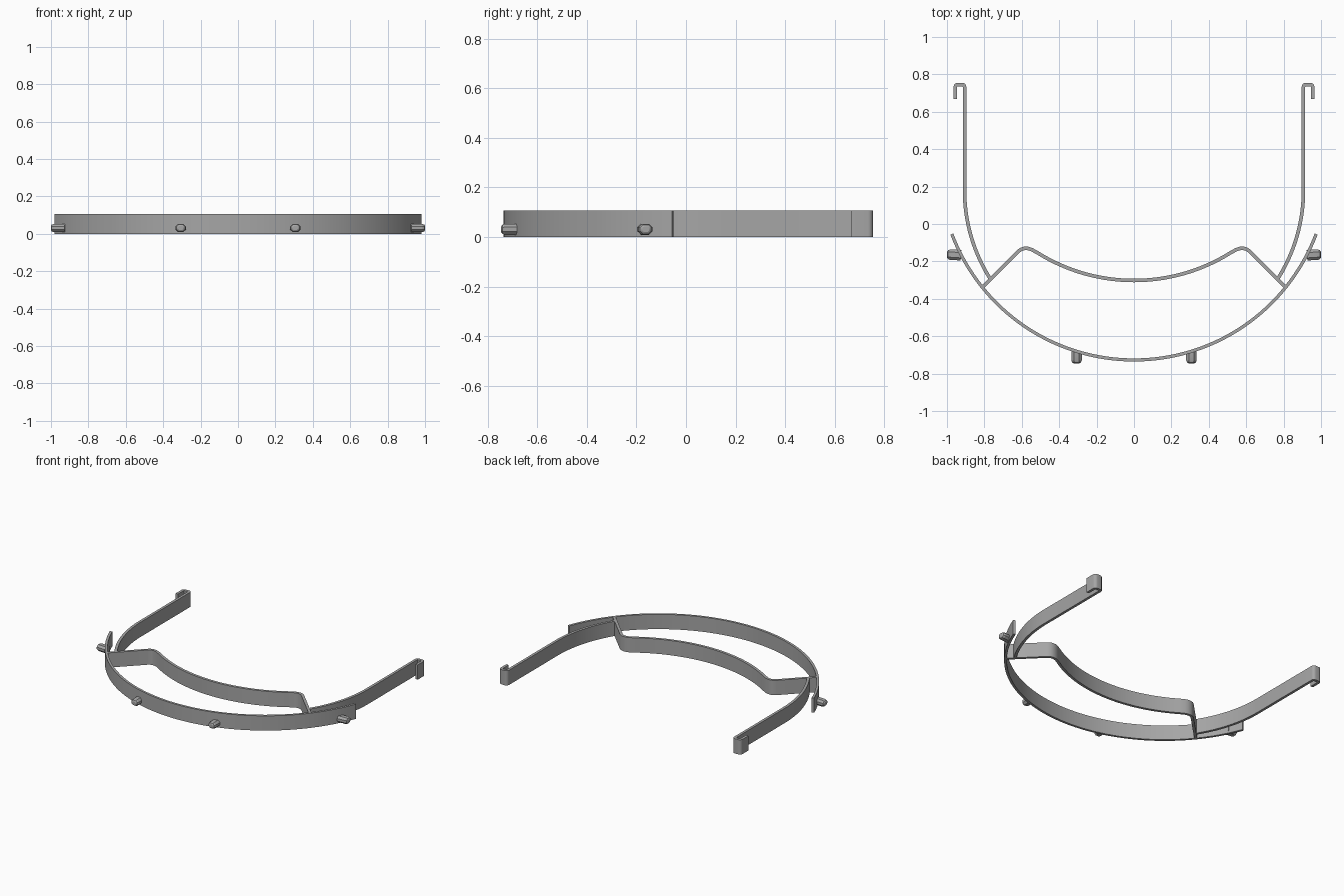
import bpy, bmesh, math
from mathutils import Vector

if "Cube" in bpy.data.objects:
    bpy.data.objects.remove(bpy.data.objects["Cube"])

HEIGHT = 0.106
grey = bpy.data.materials.new("grey plastic")
grey.diffuse_color = (0.38, 0.38, 0.38, 1)
grey.use_nodes = True
grey.node_tree.nodes["Principled BSDF"].inputs["Base Color"].default_value = grey.diffuse_color


def finish(name, bm, angle=30):
    bmesh.ops.recalc_face_normals(bm, faces=bm.faces)
    mesh = bpy.data.meshes.new(name)
    bm.to_mesh(mesh)
    bm.free()
    mesh.materials.append(grey)
    ob = bpy.data.objects.new(name, mesh)
    bpy.context.collection.objects.link(ob)
    bpy.ops.object.select_all(action='DESELECT')
    ob.select_set(True)
    bpy.context.view_layer.objects.active = ob
    bpy.ops.object.shade_smooth_by_angle(angle=math.radians(angle))
    return ob


def arc(cx, cy, r, a0, a1, n):
    steps = [math.radians(a0 + (a1 - a0) * i / n) for i in range(n + 1)]
    return [(cx + r * math.cos(a), cy + r * math.sin(a)) for a in steps]


def ribbon(name, path, thick):
    """Upright strip of constant thickness following a plan path."""
    pts = [Vector(p) for p in path]
    bm = bmesh.new()
    rings = []
    for i, p in enumerate(pts):
        d0 = (p - pts[i - 1]).normalized() if i else (pts[1] - p).normalized()
        d1 = (pts[i + 1] - p).normalized() if i < len(pts) - 1 else d0
        t = (d0 + d1).normalized()
        off = Vector((-t.y, t.x)) * (thick / 2 / max(t.dot(d0), 0.5))
        a, b = p + off, p - off
        rings.append([bm.verts.new((q.x, q.y, z)) for q, z in
                      ((a, 0), (b, 0), (b, HEIGHT), (a, HEIGHT))])
    for r, s in zip(rings, rings[1:]):
        for k in range(4):
            bm.faces.new((r[k], r[(k + 1) % 4], s[(k + 1) % 4], s[k]))
    bm.faces.new(rings[0])
    bm.faces.new(rings[-1])
    return finish(name, bm)


def peg(name, base, direction, length):
    """Octagonal peg with a chamfered tip."""
    d = Vector((*direction, 0)).normalized()
    side = Vector((-d.y, d.x, 0))
    outline = [(.028, .009), (.014, .0225), (-.014, .0225), (-.028, .009),
               (-.028, -.009), (-.014, -.0225), (.014, -.0225), (.028, -.009)]
    bm = bmesh.new()
    rings = []
    for dist, s in ((0, 1), (length - .016, 1), (length - .005, .8), (length, .5)):
        c = Vector((*base, 0.031)) + d * dist
        rings.append([bm.verts.new(c + side * u * s + Vector((0, 0, v * s)))
                      for u, v in outline])
    for r, s in zip(rings, rings[1:]):
        for k in range(8):
            bm.faces.new((r[k], r[(k + 1) % 8], s[(k + 1) % 8], s[k]))
    bm.faces.new(rings[0])
    bm.faces.new(rings[-1])
    return finish(name, bm, 25)


# Front visor band
ribbon("front_band", arc(0, 0.314, 1.041, 200.7, 339.3, 72), 0.017)

# Forehead band: shallow arc, rounded shoulders, straight struts to the front band
half = arc(0, 0.671, 0.973, 270, 302, 24)
half += [(0.545, -0.138), (0.565, -0.131), (0.585, -0.130), (0.603, -0.135),
         (0.618, -0.146), (0.808, -0.336)]
ribbon("forehead_band", [(-x, y) for x, y in half[:0:-1]] + half, 0.019)

# Side arms with hooked ends, and pegs on each side
for side, s in (("left", -1), ("right", 1)):
    arm = arc(0.022, 0.18, 0.884, -32.5, 0, 20)
    arm += arc(0.918, 0.733, 0.012, 180, 90, 5)
    arm += arc(0.943, 0.733, 0.012, 90, 0, 5) + [(0.955, 0.668)]
    ribbon(side + "_arm", [(s * x, y) for x, y in arm], 0.019)
    peg(side + "_front_peg", (s * 0.307, -0.682), (0, -1), 0.064)
    peg(side + "_side_peg", (s * 0.925, -0.167), (s, 0.06), 0.075)
